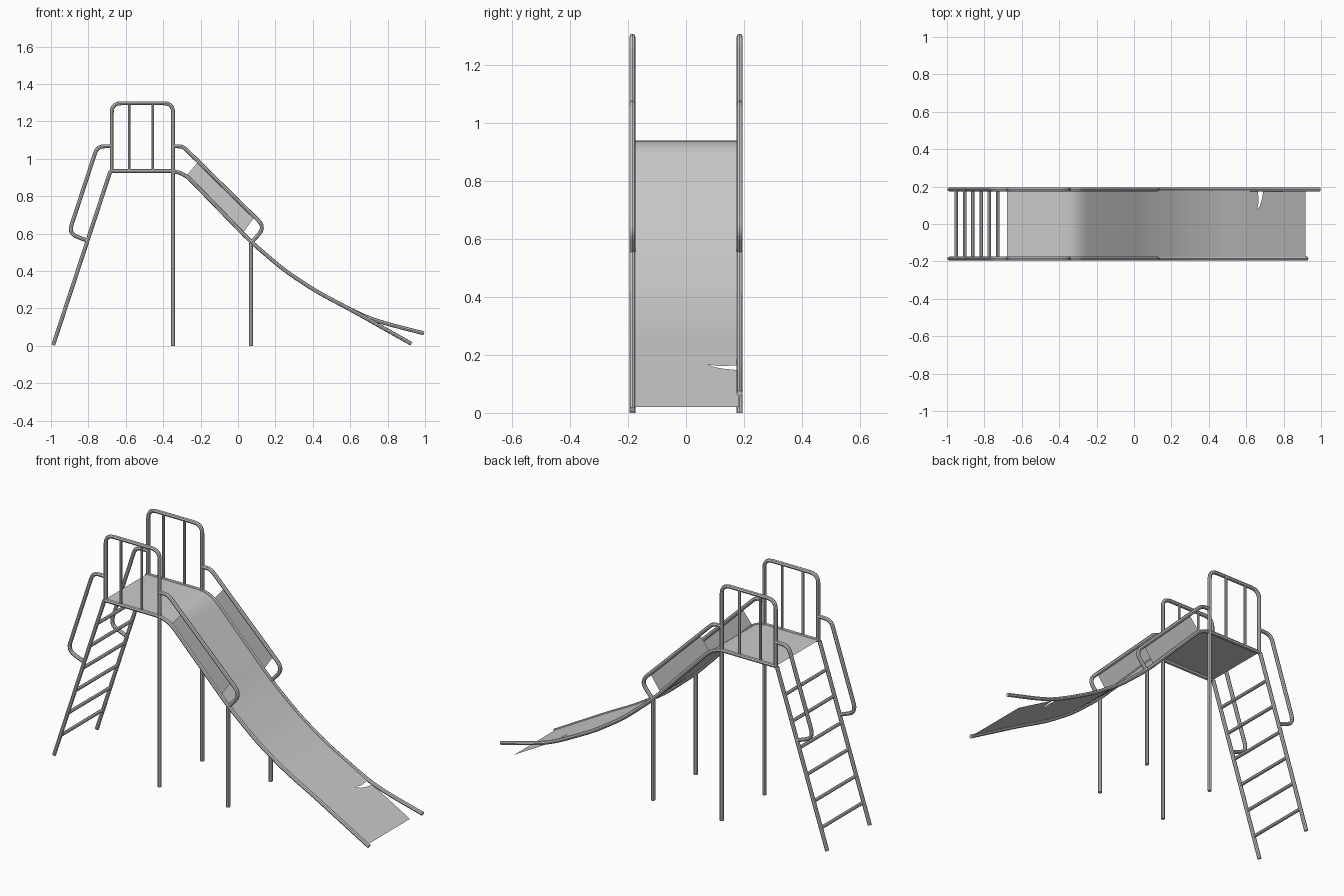
import bpy, bmesh
from mathutils import Vector

if "Cube" in bpy.data.objects:
    bpy.data.objects.remove(bpy.data.objects["Cube"])

Y = 0.185   # half spacing of the side frames
R = 0.0105  # main tube radius


def fillet(pts, rad, steps=5):
    """Round the inner corners of a polyline."""
    pts = [Vector(p) for p in pts]
    out = [pts[0]]
    for a, b, c in zip(pts, pts[1:], pts[2:]):
        d = min(rad, (a - b).length * 0.48, (c - b).length * 0.48)
        p, q = b + (a - b).normalized() * d, b + (c - b).normalized() * d
        for i in range(steps + 1):
            t = i / steps
            out.append(p * (1 - t) ** 2 + b * 2 * t * (1 - t) + q * t * t)
    return out + [pts[-1]]


def tube(name, pts, r=R):
    cu = bpy.data.curves.new(name, 'CURVE')
    cu.dimensions = '3D'
    cu.bevel_depth = r
    cu.bevel_resolution = 2
    cu.use_fill_caps = True
    sp = cu.splines.new('POLY')
    sp.points.add(len(pts) - 1)
    for p, co in zip(sp.points, pts):
        p.co = (*co, 1)
    ob = bpy.data.objects.new(name, cu)
    bpy.context.collection.objects.link(ob)
    bpy.ops.object.select_all(action='DESELECT')
    ob.select_set(True)
    bpy.context.view_layer.objects.active = ob
    bpy.ops.object.convert(target='MESH')
    bpy.ops.object.shade_smooth_by_angle()
    return ob


def side(pts, y, rad=0):
    """Place x,z points on a side plane, optionally rounded."""
    p = [Vector((x, y, z)) for x, z in pts]
    return fillet(p, rad) if rad else p


def sheet(name, polys):
    bm = bmesh.new()
    for poly in polys:
        bm.faces.new([bm.verts.new(p) for p in poly])
    bmesh.ops.remove_doubles(bm, verts=bm.verts, dist=1e-5)
    me = bpy.data.meshes.new(name)
    bm.to_mesh(me)
    bm.free()
    ob = bpy.data.objects.new(name, me)
    bpy.context.collection.objects.link(ob)
    bpy.ops.object.select_all(action='DESELECT')
    ob.select_set(True)
    bpy.context.view_layer.objects.active = ob
    bpy.ops.object.shade_smooth_by_angle()
    return ob


# Slide profile: platform edge, crest, chute, run-out
chute = [(-0.68, 0.935), (-0.30, 0.935), (0.07, 0.555), (0.25, 0.402),
         (0.42, 0.29), (0.60, 0.195)]
straight_end = (0.927, 0.011)
bent_end = [(0.70, 0.148), (0.80, 0.117), (0.994, 0.067)]

for label, y in (("front", -Y), ("back", Y)):
    # Side frame of ladder and slide; the back one is bent up at its end
    tube(label + "_ladder_rail", side([(-0.988, 0.004), (-0.682, 0.935)], y))
    end = [straight_end] if y < 0 else bent_end
    tube(label + "_slide_rail", side(chute + end, y, 0.07))
    # Support posts
    tube(label + "_tall_post", side([(-0.347, 0), (-0.347, 0.935)], y))
    tube(label + "_short_post", side([(0.07, 0), (0.07, 0.55)], y))
    # Platform guard with two bars
    tube(label + "_guard", side([(-0.675, 0.935), (-0.675, 1.297),
                                 (-0.347, 1.297), (-0.347, 0.935)], y, 0.05))
    for i, x in enumerate((-0.582, -0.455)):
        tube(f"{label}_guard_bar_{i}", side([(x, 0.935), (x, 1.295)], y), 0.007)
    # Handrails beside the ladder and the chute
    tube(label + "_ladder_handrail", side([(-0.675, 1.067), (-0.752, 1.067),
                                           (-0.905, 0.60), (-0.812, 0.565)], y, 0.05))
    tube(label + "_chute_handrail", side([(-0.347, 1.067), (-0.295, 1.067),
                                          (0.145, 0.635), (0.07, 0.55)], y, 0.05))
    # Side panel between chute and handrail
    sheet(label + "_side_panel", [side([(-0.275, 0.91), (0.025, 0.602),
                                        (0.088, 0.69), (-0.212, 0.985)], y)])

# Ladder rungs
for i in range(6):
    x = -0.950 + i * 0.0442
    z = 0.004 + (x + 0.988) * 0.931 / 0.306
    tube(f"rung_{i}", [(x, -Y, z), (x, Y, z)], 0.009)

# Platform and slide bed, one continuous thin sheet
W = 0.182
bed = [p + Vector((0, 0, 0.004)) for p in side(chute + [straight_end], 0, 0.07)]
flat = Vector((0.64, 0, 0.004 + 0.195 - 0.04 * 0.184 / 0.327))
bed = [p for p in bed if p.x < 0.638] + [flat]
polys = []
for a, b in zip(bed, bed[1:]):
    polys.append([(a.x, -W, a.z), (b.x, -W, b.z), (b.x, W, b.z), (a.x, W, a.z)])

# Torn run-out with a curved notch from the back edge
outline = [(0.64, -W), (0.918, -W), (0.918, W), (0.692, W), (0.683, 0.13),
           (0.674, 0.10), (0.658, 0.075), (0.667, 0.12), (0.662, W), (0.64, W)]
k = (straight_end[1] - 0.195) / (straight_end[0] - 0.60)
polys.append([(x, y, flat.z + (x - 0.64) * k) for x, y in outline])
sheet("slide_bed", polys)
